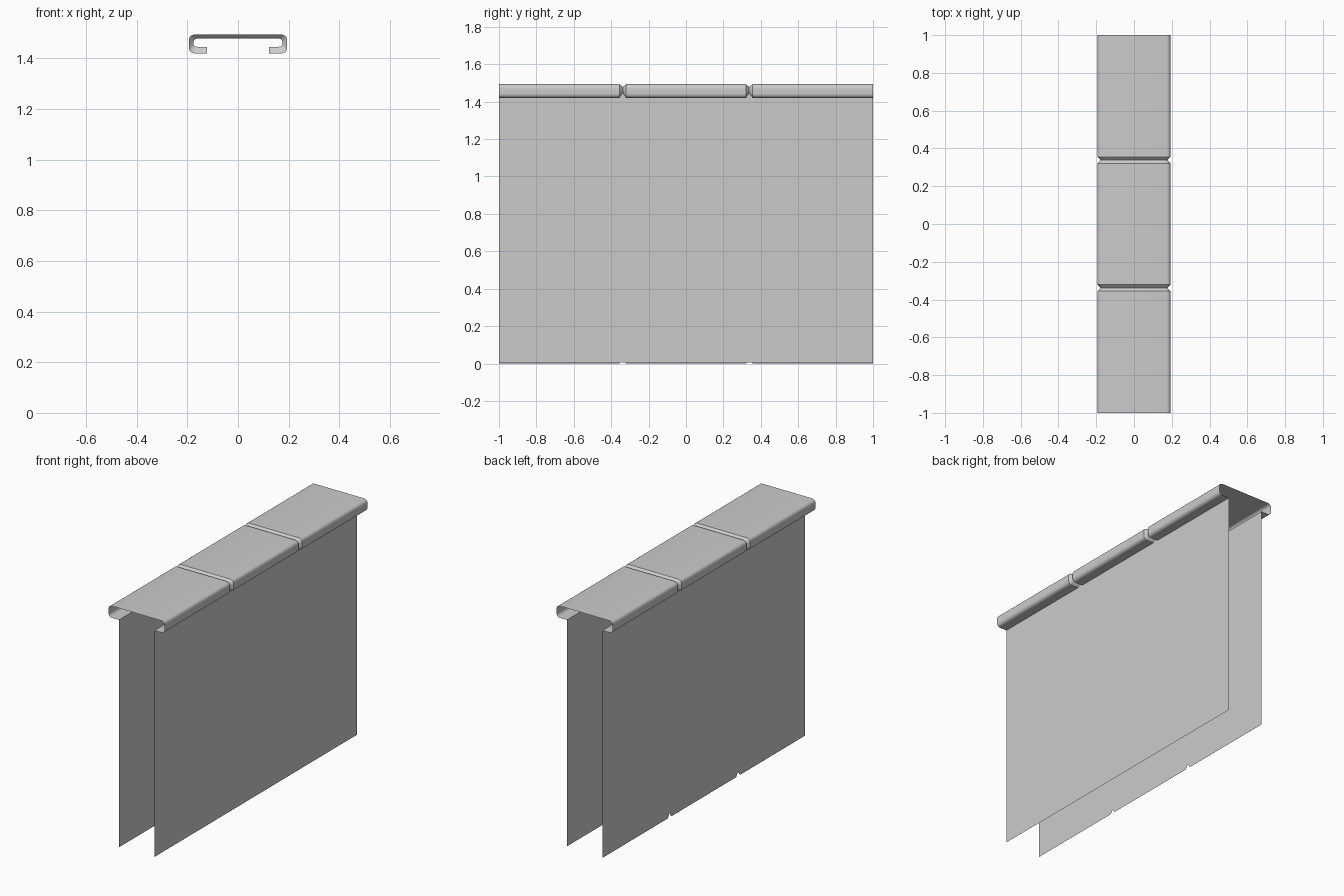
import bpy
from math import sin, cos, pi

if "Cube" in bpy.data.objects:
    bpy.data.objects.remove(bpy.data.objects["Cube"])

GROOVE_Y, GROOVE_HALF = 0.338, 0.018
WALL_X = 0.123

# Stations along y; depth 1 marks the bottom of a V-groove
stations = [(-1, 0)]
for c in (-GROOVE_Y, GROOVE_Y):
    stations += [(c - GROOVE_HALF, 0), (c, 1), (c + GROOVE_HALF, 0)]
stations.append((1, 0))


def mix(a, b, t):
    return a + (b - a) * t


def cap_profile(depth):
    """Open C-shaped section with rounded corners, left lip to right lip."""
    half = mix(0.194, 0.176, depth)
    low = mix(1.42, 1.446, depth)
    top = mix(1.494, 1.478, depth)
    r = mix(0.022, 0.014, depth)
    right = [(WALL_X, low)]
    for cz, start in ((low + r, -pi / 2), (top - r, 0)):
        for i in range(7):
            a = start + i * pi / 12
            right.append((half - r + r * cos(a), cz + r * sin(a)))
    return [(-x, z) for x, z in right] + right[::-1]


def wall_profile(x, bottom, bottom_cut):
    """Thin wall whose top meets the lip and whose foot may be notched."""
    return lambda depth: [(x, bottom + bottom_cut * depth),
                          (x, mix(1.42, 1.446, depth))]


def loft(name, profile):
    rows = [[(x, y, z) for x, z in profile(d)] for y, d in stations]
    n = len(rows[0])
    verts = [v for row in rows for v in row]
    faces = [(j * n + i, j * n + i + 1, (j + 1) * n + i + 1, (j + 1) * n + i)
             for j in range(len(rows) - 1) for i in range(n - 1)]
    mesh = bpy.data.meshes.new(name)
    mesh.from_pydata(verts, [], faces)
    obj = bpy.data.objects.new(name, mesh)
    bpy.context.collection.objects.link(obj)
    bpy.ops.object.select_all(action='DESELECT')
    obj.select_set(True)
    bpy.context.view_layer.objects.active = obj
    # Face the sheet outward
    if name != "left_wall":
        mesh.flip_normals() if mesh.polygons[n // 2 - 1].normal.dot(
            (0, 0, 1) if name == "coping_cap" else (1, 0, 0)) < 0 else None
    elif mesh.polygons[0].normal.x > 0:
        mesh.flip_normals()
    bpy.ops.object.shade_smooth_by_angle(angle=math_angle)
    return obj


math_angle = pi / 6

# Grooved coping cap with open ends
loft("coping_cap", cap_profile)
# Left wall with notched foot, right wall with straight foot
loft("left_wall", wall_profile(-WALL_X, 0.0, 0.026))
loft("right_wall", wall_profile(WALL_X, 0.006, 0.0))
